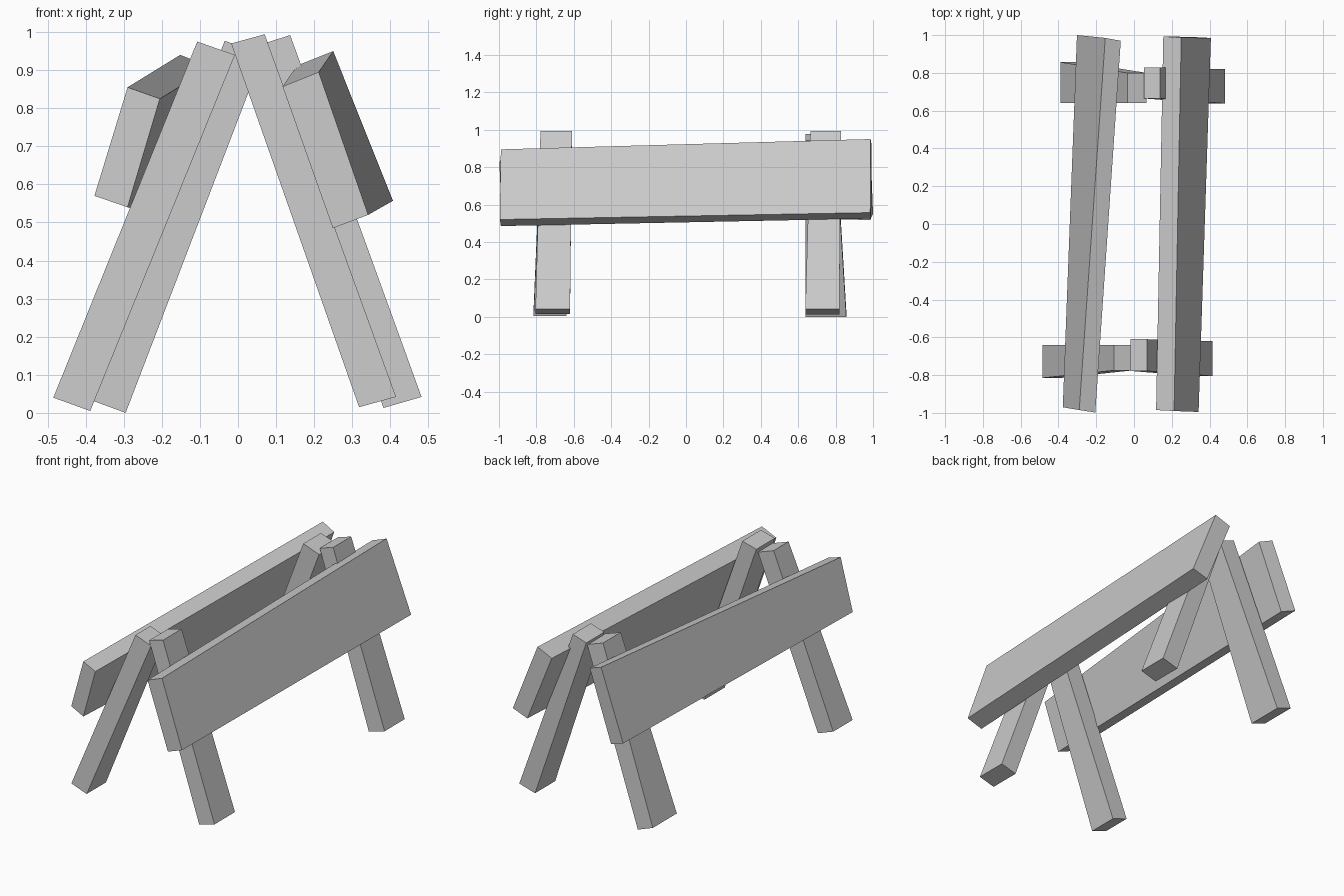
import bpy


def plank(name, start, end):
    """Join two four-cornered ends into one rough-cut timber."""
    faces = [(3, 2, 1, 0), (4, 5, 6, 7)]
    faces += [(i, (i + 1) % 4, (i + 1) % 4 + 4, i + 4) for i in range(4)]
    mesh = bpy.data.meshes.new(name)
    mesh.from_pydata(start + end, [], faces)
    obj = bpy.data.objects.new(name, mesh)
    bpy.context.collection.objects.link(obj)
    # consistent outward normals
    bpy.context.view_layer.objects.active = obj
    obj.select_set(True)
    bpy.ops.object.mode_set(mode='EDIT')
    bpy.ops.mesh.select_all(action='SELECT')
    bpy.ops.mesh.normals_make_consistent(inside=False)
    bpy.ops.object.mode_set(mode='OBJECT')
    obj.select_set(False)


def cut(a, b, y0, y1):
    """Leg end: edge a-b in the xz plane, swept from y0 to y1."""
    return [(a[0], y0, a[1]), (b[0], y0, b[1]), (b[0], y1, b[1]), (a[0], y1, a[1])]


# Crossed legs, each leaning and tapering slightly differently
plank("front_left_leg",
      cut((-0.485, 0.04), (-0.388, 0.005), -0.815, -0.64),
      cut((-0.107, 0.975), (-0.008, 0.94), -0.775, -0.64))
plank("back_left_leg",
      cut((-0.39, 0.035), (-0.295, 0.0), 0.64, 0.857),
      cut((-0.035, 0.977), (0.066, 0.942), 0.64, 0.80))
plank("front_right_leg",
      cut((0.318, 0.015), (0.415, 0.042), -0.805, -0.62),
      cut((-0.018, 0.97), (0.07, 0.994), -0.778, -0.61))
plank("back_right_leg",
      cut((0.382, 0.013), (0.482, 0.042), 0.638, 0.82),
      cut((0.052, 0.965), (0.137, 0.992), 0.665, 0.828))

# Side boards: corners run outer top, inner top, inner bottom, outer bottom
plank("left_board",
      [(-0.29, -0.985, 0.855), (-0.205, -0.998, 0.825),
       (-0.29, -0.985, 0.54), (-0.377, -0.97, 0.57)],
      [(-0.152, 0.985, 0.94), (-0.07, 0.97, 0.908),
       (-0.215, 0.985, 0.518), (-0.302, 1.0, 0.55)])
plank("right_board",
      [(0.212, -0.99, 0.895), (0.117, -0.985, 0.857),
       (0.249, -0.99, 0.485), (0.342, -0.995, 0.52)],
      [(0.25, 0.987, 0.95), (0.155, 0.993, 0.912),
       (0.312, 0.99, 0.525), (0.407, 0.985, 0.557)])
